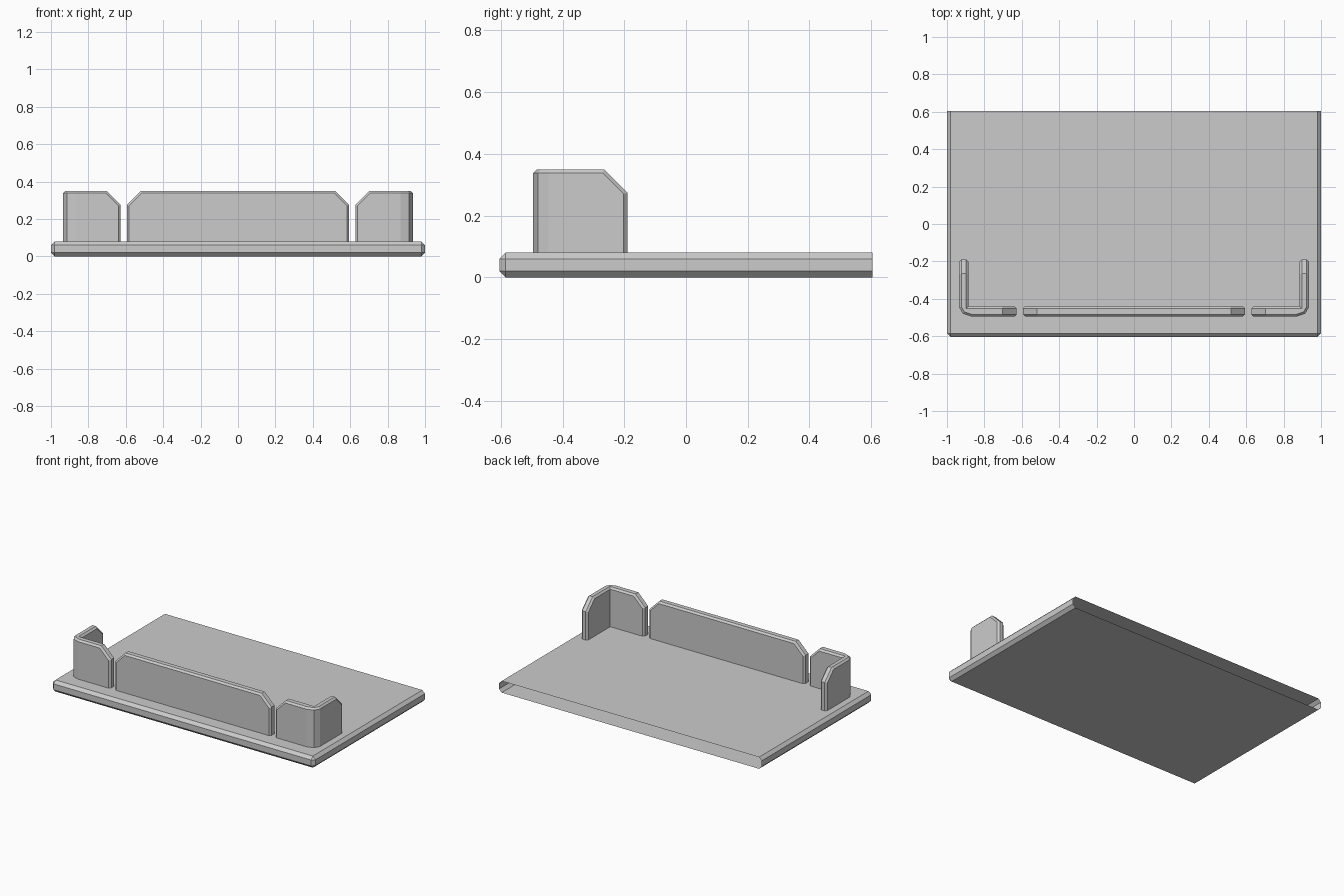
import bpy
import bmesh
import math

old = bpy.data.objects.get("Cube")
if old:
    bpy.data.objects.remove(old, do_unlink=True)

GREY = (0.6, 0.6, 0.6, 1.0)
mat = bpy.data.materials.new("plain grey")
mat.use_nodes = True
mat.diffuse_color = GREY
mat.node_tree.nodes["Principled BSDF"].inputs["Base Color"].default_value = GREY

BASE_TOP, WALL_TOP = 0.08, 0.35
BACK = 0.605
CHAMFER = 0.075   # cut-off at the free upper corners of the walls


def extrude_plan(plan, z0, z1):
    """Closed prism standing on a plan outline."""
    bm = bmesh.new()
    face = bm.faces.new([bm.verts.new((x, y, z0)) for x, y in plan])
    top = bmesh.ops.extrude_face_region(bm, geom=[face])["geom"]
    for v in top:
        if isinstance(v, bmesh.types.BMVert):
            v.co.z = z1
    bmesh.ops.recalc_face_normals(bm, faces=bm.faces)
    return bm


def cut_corner(bm, point, normal):
    """Slice off everything beyond a plane and close the hole."""
    geom = bm.verts[:] + bm.edges[:] + bm.faces[:]
    cut = bmesh.ops.bisect_plane(bm, geom=geom, plane_co=point, plane_no=normal,
                                 clear_outer=True)["geom_cut"]
    edges = [e for e in cut if isinstance(e, bmesh.types.BMEdge)]
    bmesh.ops.holes_fill(bm, edges=edges)
    bmesh.ops.recalc_face_normals(bm, faces=bm.faces)


def bevel(bm, edges, width):
    bmesh.ops.bevel(bm, geom=edges, offset=width, offset_type='OFFSET',
                    segments=1, profile=0.5, affect='EDGES')


def finish(bm, name):
    mesh = bpy.data.meshes.new(name)
    bm.to_mesh(mesh)
    bm.free()
    mesh.materials.append(mat)
    bpy.context.collection.objects.link(bpy.data.objects.new(name, mesh))


def finish_wall(bm, name):
    # Bevel sharp outer edges, leave the foot and the gentle bends alone
    sharp = [e for e in bm.edges
             if max(v.co.z for v in e.verts) > BASE_TOP + 0.01
             and e.calc_face_angle_signed(0) > math.radians(50)]
    bevel(bm, sharp, 0.012)
    foot = [f for f in bm.faces if all(v.co.z < BASE_TOP + 0.001 for v in f.verts)]
    bmesh.ops.delete(bm, geom=foot, context='FACES')
    finish(bm, name)


# Base plate: bevelled on three sides, open at the back
bm = extrude_plan([(-1, -BACK), (1, -BACK), (1, BACK), (-1, BACK)], 0, BASE_TOP)
bevel(bm, [e for e in bm.edges if min(v.co.y for v in e.verts) < 0], 0.02)
back = [f for f in bm.faces if all(v.co.y > BACK - 0.001 for v in f.verts)]
bmesh.ops.delete(bm, geom=back, context='FACES_ONLY')
finish(bm, "base_plate")

# Long front wall
END, FRONT, INNER = 0.594, -0.495, -0.44
bm = extrude_plan([(-END, FRONT), (END, FRONT), (END, INNER), (-END, INNER)],
                  BASE_TOP, WALL_TOP)
for s in (-1, 1):
    cut_corner(bm, (s * (END - CHAMFER), 0, WALL_TOP), (s, 0, 1))
finish_wall(bm, "front_wall")

# L-shaped corner walls with a faceted outer bend
ARM_X, ARM_Y = 0.627, -0.19
for s, side in ((1, "left"), (-1, "right")):
    plan = [(ARM_X, FRONT), (0.87, FRONT), (0.915, -0.48), (0.935, -0.445),
            (0.935, ARM_Y), (0.885, ARM_Y), (0.885, INNER), (ARM_X, INNER)]
    bm = extrude_plan([(s * x, y) for x, y in plan], BASE_TOP, WALL_TOP)
    cut_corner(bm, (s * (ARM_X + CHAMFER), 0, WALL_TOP), (-s, 0, 1))
    cut_corner(bm, (0, ARM_Y - CHAMFER, WALL_TOP), (0, 1, 1))
    finish_wall(bm, side + "_corner_wall")
